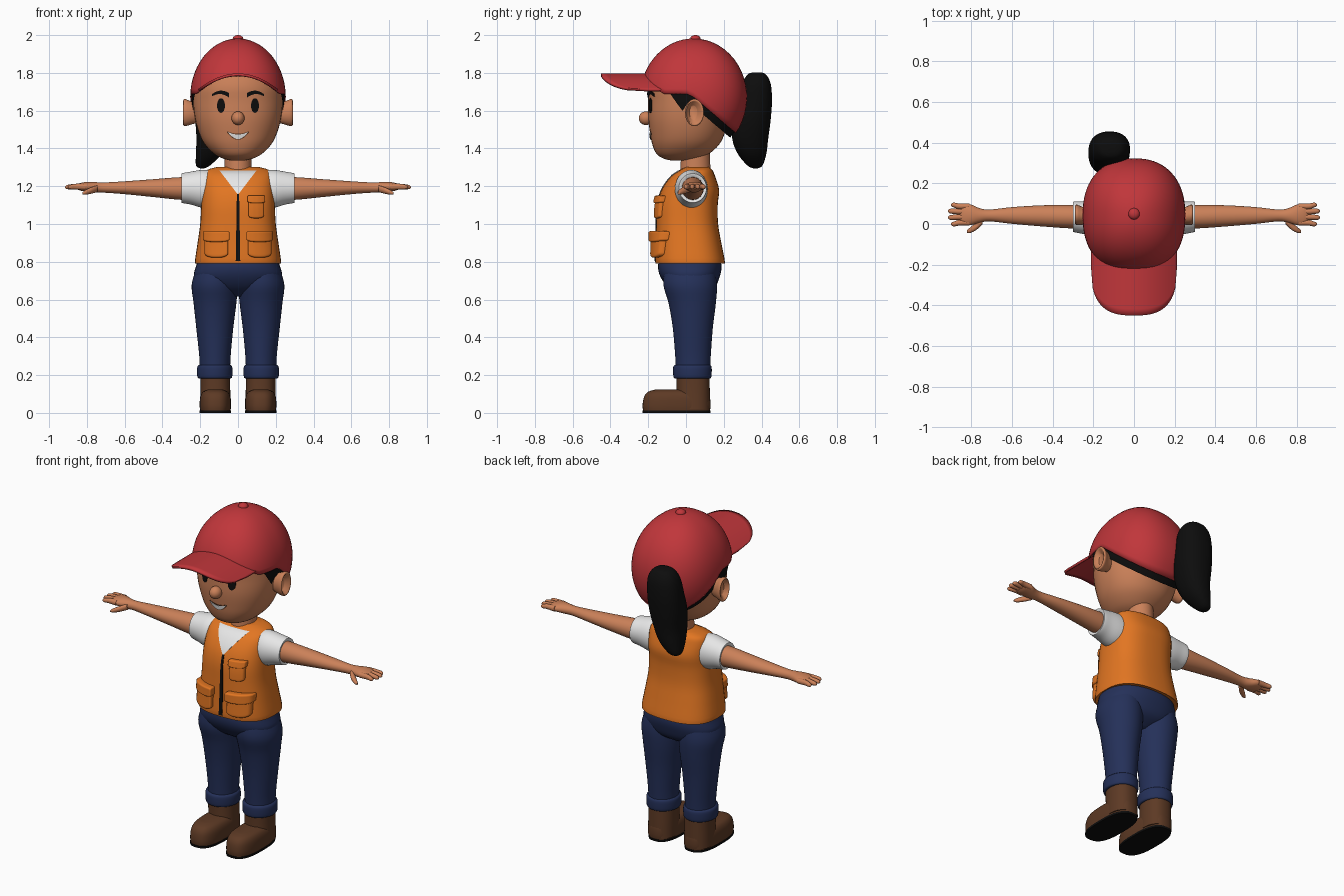
import bpy, bmesh
from math import sin, cos, pi, copysign, radians
from mathutils import Vector, Matrix
from mathutils.bvhtree import BVHTree

cube = bpy.data.objects.get("Cube")
if cube:
    bpy.data.objects.remove(cube, do_unlink=True)


def material(name, r, g, b):
    m = bpy.data.materials.new(name)
    m.use_nodes = True
    m.diffuse_color = (r, g, b, 1)
    node = m.node_tree.nodes["Principled BSDF"]
    node.inputs["Base Color"].default_value = (r, g, b, 1)
    node.inputs["Roughness"].default_value = 0.7
    return m


SKIN = material("skin", 0.6, 0.22, 0.1)
RED = material("cap red", 0.53, 0.037, 0.043)
ORANGE = material("vest orange", 0.76, 0.18, 0.016)
NAVY = material("denim navy", 0.018, 0.03, 0.1)
BROWN = material("boot brown", 0.11, 0.042, 0.018)
WHITE = material("shirt white", 0.82, 0.82, 0.82)
BLACK = material("black", 0.004, 0.004, 0.004)


def finish(name, bm, mat, mirror=False, sharp=50):
    bmesh.ops.recalc_face_normals(bm, faces=bm.faces)
    me = bpy.data.meshes.new(name)
    bm.to_mesh(me)
    bm.free()
    me.materials.append(mat)
    me.shade_smooth()
    me.set_sharp_from_angle(angle=radians(sharp))
    ob = bpy.data.objects.new(name, me)
    bpy.context.collection.objects.link(ob)
    if mirror:
        ob.modifiers.new("Mirror", 'MIRROR')
    return ob


def grid(f, nu, nv):
    """Surface patch from f(u, v); seams and poles are welded."""
    bm = bmesh.new()
    rows = [[bm.verts.new(f(i / nu, j / nv)) for i in range(nu + 1)] for j in range(nv + 1)]
    for a, b in zip(rows, rows[1:]):
        for i in range(nu):
            bm.faces.new((a[i], a[i + 1], b[i + 1], b[i]))
    bmesh.ops.remove_doubles(bm, verts=bm.verts, dist=1e-5)
    return bm


def oval(u, p):
    c, s = cos(2 * pi * u), sin(2 * pi * u)
    return copysign(abs(c) ** (2 / p), c), copysign(abs(s) ** (2 / p), s)


def loft(name, rings, mat, axis='z', p=2.0, mirror=False, sharp=50):
    """Rings are (height, centre a, centre b, radius a, radius b), smoothly joined."""
    pts = [Vector(r) for r in rings]
    n = len(pts) - 1

    def f(u, v):
        i = min(int(v * n + 1e-6), n - 1)
        t = v * n - i
        b, c = pts[i], pts[i + 1]
        a, d = pts[max(i - 1, 0)], pts[min(i + 2, n)]
        h, ca, cb, ra, rb = b + (c - a) * t / 2 + (a * 2 - b * 5 + c * 4 - d) * (t * t / 2) \
            + (b * 3 - a - c * 3 + d) * (t ** 3 / 2)
        x, y = oval(u, p)
        x, y = ca + ra * x, cb + rb * y
        return (x, y, h) if axis == 'z' else (h, x, y)

    bm = grid(f, 40, n * 4)
    bmesh.ops.holes_fill(bm, edges=bm.edges[:], sides=0)
    return finish(name, bm, mat, mirror, sharp)


def spans(rows):
    """(z, half width, front y, back y) to loft rings."""
    return [(z, 0, (f + b) / 2, rx, (b - f) / 2) for z, rx, f, b in rows]


def ball(name, centre, radii, mat):
    bm = bmesh.new()
    m = Matrix.Translation(centre) @ Matrix.Diagonal((*radii, 1))
    bmesh.ops.create_uvsphere(bm, u_segments=24, v_segments=14, radius=1, matrix=m)
    return finish(name, bm, mat)


def dome(name, c, r, rim, mat, p=2.3):
    """Upper part of an ellipsoid, ending at the height rim(x, y)."""
    def at(a, t):
        x, y = oval(a, p)
        return Vector((c[0] + r[0] * x * sin(t), c[1] + r[1] * y * sin(t), c[2] + r[2] * cos(t)))

    def f(u, v):
        t = 0.5
        while t < 2.6 and at(u, t).z > rim(*at(u, t).xy):
            t += 0.005
        return at(u, t * v)
    return finish(name, grid(f, 72, 18), mat)


def tree(ob):
    me = ob.data
    return BVHTree.FromPolygons([v.co for v in me.vertices], [q.vertices for q in me.polygons])


def plate(name, surface, f, mat, thick=0.004, nu=12, nv=6):
    """Front plate with outline f(u, v) -> (x, z), wrapped on a surface."""
    def g(u, v):
        x, z = f(u, v)
        hit = surface.ray_cast(Vector((x, -2, z)), Vector((0, 1, 0)))[0]
        return (x, (hit.y if hit else 0) + 0.004, z)
    bm = grid(g, nu, nv)
    new = bmesh.ops.extrude_face_region(bm, geom=bm.faces[:])["geom"]
    bmesh.ops.translate(bm, vec=(0, -thick - 0.004, 0),
                        verts=[e for e in new if isinstance(e, bmesh.types.BMVert)])
    ob = finish(name, bm, mat, sharp=180 if thick > 0.01 else 50)
    if thick > 0.01:
        bev = ob.modifiers.new("Bevel", 'BEVEL')
        bev.width, bev.segments, bev.limit_method = 0.01, 3, 'ANGLE'
        bev.angle_limit = radians(50)
    return ob


# Head, neck, ears and nose
head = loft("head", spans([
    (1.335, .03, -.07, .03), (1.345, .075, -.115, .07), (1.37, .125, -.155, .12),
    (1.42, .175, -.178, .175), (1.48, .206, -.19, .205), (1.56, .228, -.2, .225),
    (1.65, .238, -.2, .245), (1.74, .232, -.2, .25), (1.84, .18, -.155, .2),
    (1.92, .08, -.05, .1)]), SKIN, p=2.15)
loft("neck", [(1.2, 0, .05, .08, .085), (1.28, 0, .05, .073, .08), (1.4, 0, .05, .07, .075)], SKIN)
loft("ears", [(.2, .04, 1.59, .03, .05), (.25, .04, 1.588, .043, .062), (.28, .045, 1.59, .05, .072),
              (.29, .045, 1.59, .044, .064), (.28, .04, 1.59, .034, .052),
              (.265, .038, 1.59, .02, .036)], SKIN, axis='x', mirror=True)
ball("nose", (0, -.212, 1.56), (.034, .038, .036), SKIN)

# Painted face
face = tree(head)
for side, s in (("left", 1), ("right", -1)):
    plate(side + "_eye", face, lambda u, v: (s * .09 + .021 * v * cos(2 * pi * u),
                                             1.627 + .039 * v * sin(2 * pi * u)), BLACK, nu=24, nv=4)
    plate(side + "_eyebrow", face, lambda u, v: (
        s * (.048 + .09 * u), 1.675 + .022 * sin(pi * (.1 + .8 * u)) + (v - .5) * .024 * (1 - .5 * u)),
        BLACK, thick=.007, nv=3)


def smile(grow):
    def f(u, v):
        w = 2 * u - 1
        low, high = 1.45 + .036 * w * w - grow, 1.474 + .013 * w * w + grow
        return (.053 + grow) * w, low + (high - low) * v
    return f


plate("mouth_line", face, smile(.004), BROWN, thick=.003, nv=3)
plate("teeth", face, smile(0), WHITE, thick=.006, nv=3)


# Hair and cap
def cap_rim(x, y):
    if y < .02:
        return max(1.69, 1.785 - .085 * (x / .21) ** 2)
    return 1.69 - .85 * (y - .02)


def hair_rim(x, y):
    if y < -.09:
        return cap_rim(x, y)
    if y < 0:
        return 1.70 - .1 * min((y + .09) / .07, 1)
    return cap_rim(x, y) - .05


dome("hair", (0, .04, 1.67), (.246, .274, .3), hair_rim, BLACK)
cap = dome("cap_crown", (0, .04, 1.67), (.253, .283, .312), cap_rim, RED)
cap.modifiers.new("Thickness", 'SOLIDIFY').thickness = .006
ball("cap_button", (0, .05, 1.98), (.028, .028, .02), RED)


def brim_point(u, v):
    w = 2 * u - 1
    front = -.2 - .25 * (1 - abs(w) ** 2.8) ** (1 / 2.8)
    return .208 * w, -.06 + (front + .06) * v, 1.79 - .083 * w * w


brim = finish("cap_brim", grid(brim_point, 48, 12), RED)
solid = brim.modifiers.new("Thickness", 'SOLIDIFY')
solid.thickness, solid.offset = .014, 0

loft("ponytail", [
    (1.802, -.115, .375, .025, .025), (1.79, -.115, .375, .06, .05), (1.74, -.115, .372, .09, .077),
    (1.65, -.12, .365, .1, .09), (1.55, -.125, .348, .1, .1), (1.45, -.135, .34, .085, .095),
    (1.37, -.155, .35, .068, .075), (1.31, -.185, .365, .037, .04), (1.295, -.19, .368, .012, .012)],
    BLACK, p=2.3)

# Vest with shirt opening and zip
vest = loft("vest", spans([
    (.795, .218, -.152, .198), (.8, .228, -.163, .206), (.9, .214, -.16, .187), (1.0, .2, -.157, .17),
    (1.1, .195, -.152, .168), (1.18, .192, -.13, .175), (1.25, .187, -.083, .155),
    (1.285, .165, -.035, .14), (1.302, .11, .0, .12)]), ORANGE, p=2.6)
chest = tree(vest)
plate("shirt_opening", chest, lambda u, v: ((2 * u - 1) * .098 * v, 1.155 + .128 * v), WHITE)
plate("zip", chest, lambda u, v: ((u - .5) * (.024 - .012 * v), .803 + .355 * v), BLACK, nu=2, nv=16)


def patch(x0, x1, z0, z1, sag=0.0):
    return lambda u, v: (x0 + (x1 - x0) * u,
                         z0 + sag * abs(2 * u - 1) ** 3 * (1 - v) + (z1 - z0) * v)


# Pockets
for side, s in (("left", 1), ("right", -1)):
    plate(side + "_pocket", chest, patch(s * .052, s * .178, .822, .935, .015), ORANGE, thick=.03)
    plate(side + "_pocket_flap", chest, patch(s * .045, s * .186, .905, .962, .008), ORANGE, thick=.042)
plate("chest_pocket", chest, patch(.055, .138, 1.03, 1.125, .01), ORANGE, thick=.018)
plate("chest_pocket_flap", chest, patch(.05, .144, 1.11, 1.15, .006), ORANGE, thick=.027)

# Sleeves, arms and hands
loft("sleeves", [(.13, .03, 1.182, .085, .1), (.19, .028, 1.186, .087, .1), (.25, .031, 1.19, .08, .087),
                 (.294, .035, 1.19, .075, .079), (.3, .035, 1.19, .07, .074),
                 (.292, .035, 1.19, .05, .055)], WHITE, axis='x', mirror=True)
loft("arms", [(.17, .035, 1.188, .055, .06), (.3, .036, 1.188, .058, .06), (.45, .04, 1.19, .052, .047),
              (.6, .042, 1.192, .041, .034), (.71, .042, 1.193, .029, .027),
              (.76, .042, 1.194, .036, .028), (.8, .045, 1.197, .05, .026),
              (.835, .046, 1.197, .052, .02), (.855, .046, 1.197, .04, .012)],
     SKIN, axis='x', mirror=True)
for label, y, tip in (("index", .006, .9), ("middle", .034, .915), ("ring", .061, .915), ("little", .087, .9)):
    spread = y + (y - .046) * .15
    loft(label + "_fingers", [(.81, y, 1.197, .014, .016), (.86, y, 1.198, .014, .015),
                              (tip - .015, spread, 1.196, .012, .012), (tip - .004, spread, 1.195, .008, .008),
                              (tip, spread, 1.195, .003, .003)], SKIN, axis='x', mirror=True)
loft("thumbs", [(.745, .02, 1.187, .02, .018), (.775, -.01, 1.178, .019, .017),
                (.805, -.03, 1.168, .014, .013), (.822, -.038, 1.163, .006, .006)],
     SKIN, axis='x', mirror=True)

# Trousers with rolled cuffs
loft("trouser_hips", spans([(.85, .2, -.13, .17), (.78, .221, -.148, .188), (.72, .232, -.135, .178),
                            (.66, .18, -.09, .15), (.615, .05, -.02, .08)]), NAVY, p=2.3)
loft("trouser_legs", [(.77, .118, .02, .1, .13), (.68, .124, .022, .121, .142), (.58, .122, .033, .113, .125),
                      (.45, .123, .036, .098, .106), (.3, .122, .037, .083, .094),
                      (.21, .122, .037, .08, .09)], NAVY, mirror=True)
loft("trouser_cuffs", [(.182, .123, .034, .08, .088), (.19, .123, .034, .092, .1), (.24, .123, .034, .093, .102),
                       (.254, .123, .034, .083, .094)], NAVY, mirror=True)

# Boots
loft("boot_shafts", [(.02, .12, .038, .08, .09), (.12, .12, .038, .079, .088), (.21, .122, .036, .078, .088)],
     BROWN, p=2.3, mirror=True)
loft("boot_feet", [(.01, .12, -.05, .08, .177), (.04, .12, -.05, .083, .18), (.085, .12, -.048, .08, .174),
                   (.112, .12, -.045, .066, .155), (.124, .12, -.04, .04, .12)], BROWN, p=2.7, mirror=True)
loft("boot_soles", [(0, .12, -.05, .083, .18), (.012, .12, -.05, .084, .181)], BLACK, p=2.7, mirror=True)
